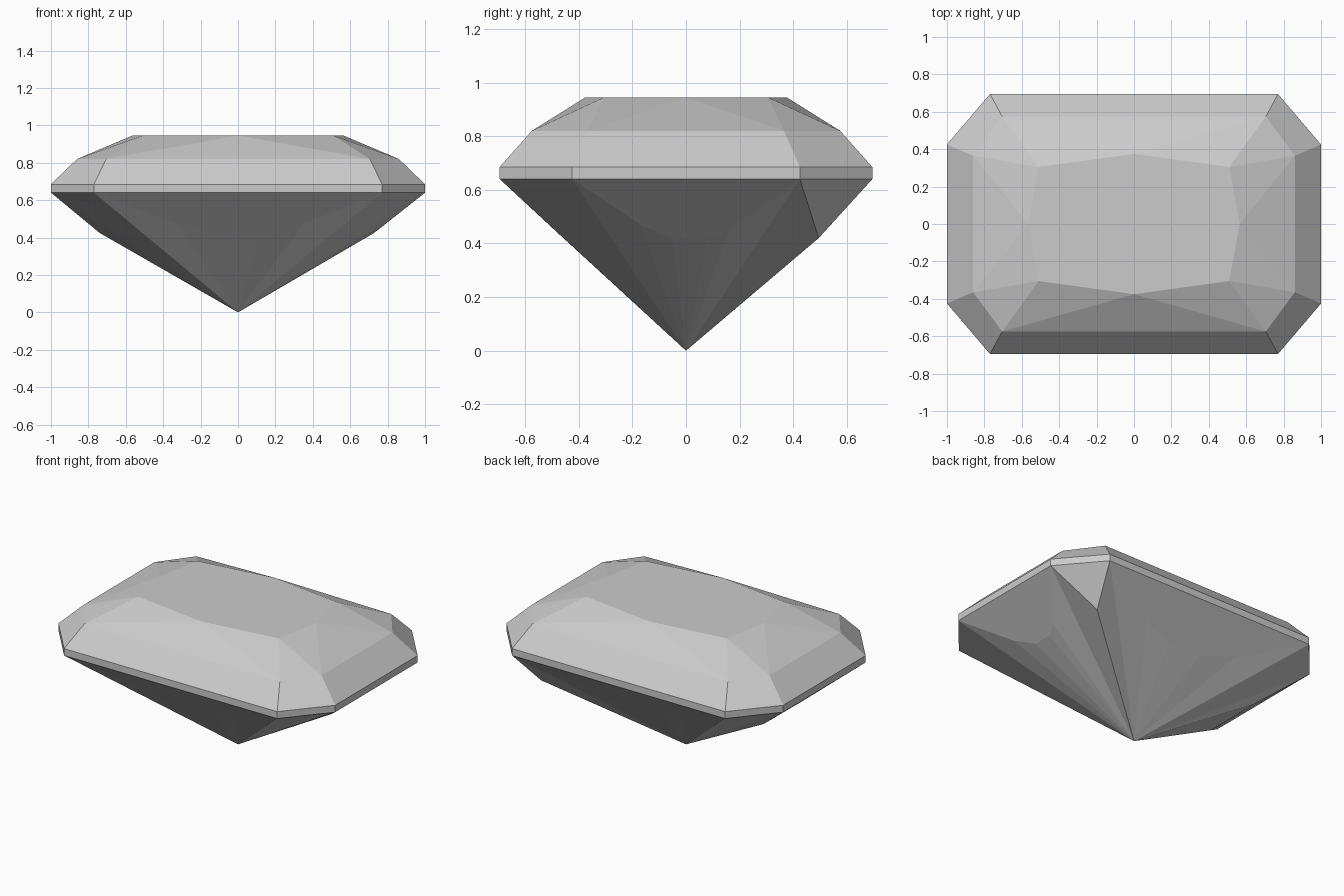
import bpy
import bmesh
from mathutils import Vector

if "Cube" in bpy.data.objects:
    bpy.data.objects.remove(bpy.data.objects["Cube"], do_unlink=True)

GREY = 0.6
stone = bpy.data.materials.new("pale grey stone")
stone.use_nodes = True
stone.diffuse_color = (GREY, GREY, GREY, 1)
stone.node_tree.nodes["Principled BSDF"].inputs["Base Color"].default_value = (GREY, GREY, GREY, 1)
CENTRE = Vector((0, 0, 0.6))


def octagon(xa, ya, xb, yb, z):
    """Rectangle with cut corners, counter-clockwise from the front right corner."""
    return [(xa, -ya, z), (xb, -yb, z), (xb, yb, z), (xa, ya, z),
            (-xa, ya, z), (-xb, yb, z), (-xb, -yb, z), (-xa, -ya, z)]


def build(name, faces):
    """Make a flat-shaded object from a list of corner loops, facing outwards."""
    bm = bmesh.new()
    for loop in faces:
        face = bm.faces.new([bm.verts.new(p) for p in loop])
        face.normal_update()
        if face.normal.dot(face.calc_center_median() - CENTRE) < 0:
            face.normal_flip()
    bmesh.ops.remove_doubles(bm, verts=bm.verts, dist=0.0005)
    mesh = bpy.data.meshes.new(name)
    bm.to_mesh(mesh)
    bm.free()
    mesh.materials.append(stone)
    obj = bpy.data.objects.new(name, mesh)
    bpy.context.collection.objects.link(obj)


def band(low, high):
    n = len(low)
    return [(low[i], low[(i + 1) % n], high[(i + 1) % n], high[i]) for i in range(n)]


# Outlines from the girdle up
girdle_low = octagon(0.77, 0.695, 1, 0.425, 0.64)
girdle_high = octagon(0.77, 0.695, 1, 0.425, 0.685)
shoulder = octagon(0.705, 0.575, 0.86, 0.365, 0.82)
tx, ty, tz = 0.51, 0.305, 0.945
table = [(tx, -ty, tz), (0.565, 0, tz), (tx, ty, tz), (0, 0.375, tz),
         (-tx, ty, tz), (-0.565, 0, tz), (-tx, -ty, tz), (0, -0.375, tz)]

build("girdle", band(girdle_low, girdle_high))

# Crown: sloping band, then star facets up to the flat table
crown = band(girdle_high, shoulder) + [table]
for i in range(0, 8, 2):
    a, b, c = shoulder[i], shoulder[i + 1], shoulder[(i + 2) % 8]
    t, m, u = table[i], table[i + 1], table[(i + 2) % 8]
    crown += [(a, b, t), (b, c, m), (b, m, t), (c, u, m)]
build("crown", crown)

# Pavilion: each girdle side drops to a break line, then fans to the tip
long_break = [(0.33, 0.51, 0.475), (0.12, 0.465, 0.427),
              (-0.12, 0.465, 0.427), (-0.35, 0.51, 0.475)]
breaks = {
    1: [(0.785, -0.17, 0.47), (0.72, -0.05, 0.42), (0.72, 0.08, 0.42), (0.76, 0.16, 0.45)],
    2: [(0.7, 0.495, 0.42)],
    3: long_break,
    5: [(-0.73, 0.24, 0.42), (-0.74, -0.17, 0.425)],
    7: [(-x, -y, z) for x, y, z in long_break],
}
tip = (0, 0, 0)
pavilion = []
for i, a in enumerate(girdle_low):
    b = girdle_low[(i + 1) % 8]
    line = [a] + breaks.get(i, []) + [b]
    if len(line) > 2:
        pavilion.append(line)
    pavilion += [(p, q, tip) for p, q in zip(line, line[1:])]
build("pavilion", pavilion)
